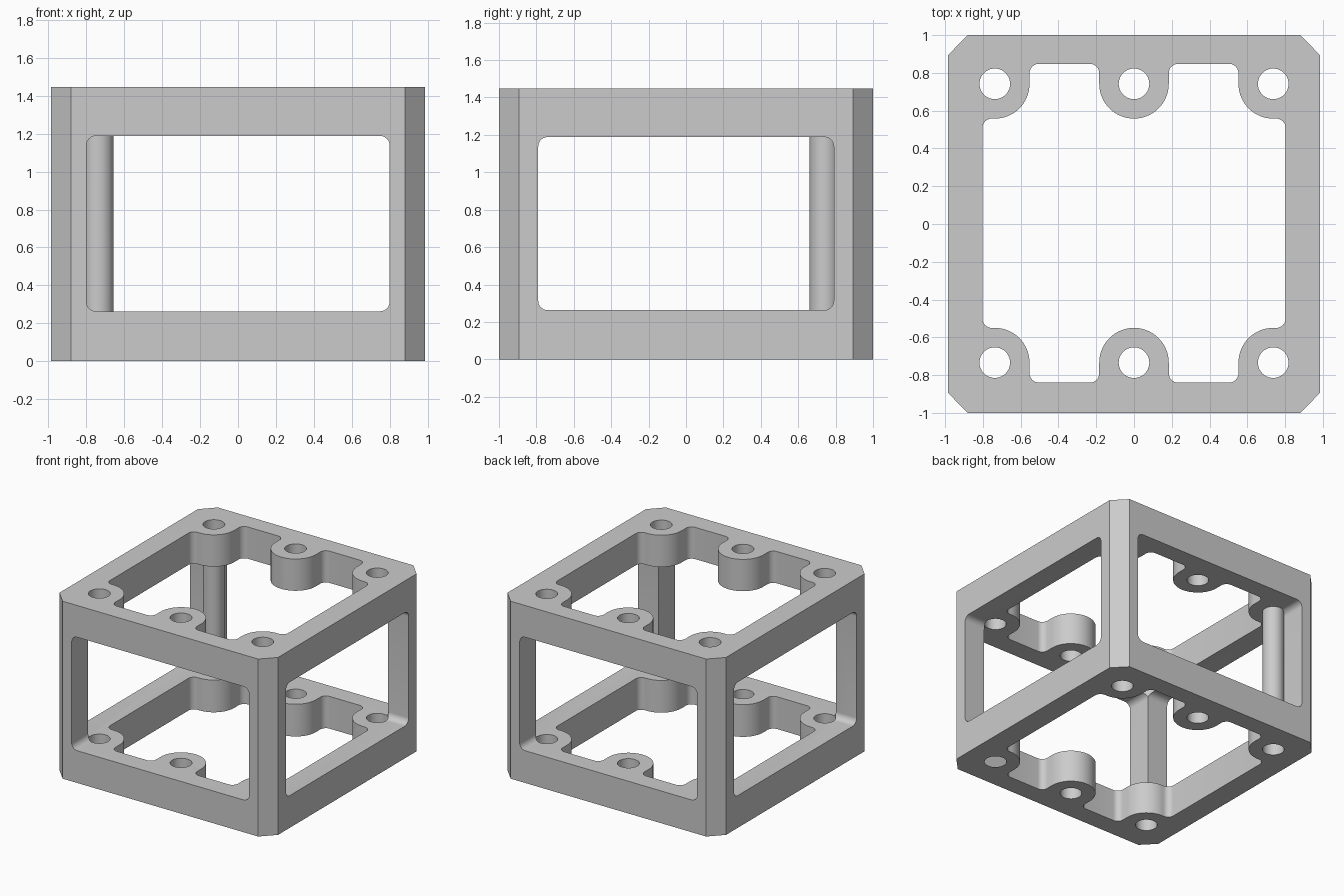
import bpy, bmesh
from math import cos, sin, radians, pi
from mathutils import Matrix, Vector

if "Cube" in bpy.data.objects:
    bpy.data.objects.remove(bpy.data.objects["Cube"])

HX, HY, H = 0.986, 1.0, 1.447          # outer half sizes and height
WALL_X, WALL_Y = 0.803, 0.844          # opening half sizes
BOSS_X, BOSS_Y, BOSS_R = 0.737, 0.738, 0.184
SHIFT = 0.004                          # opening sits slightly towards +y


def arc(cx, cy, r, a0, a1, n=10):
    angles = [radians(a0 + (a1 - a0) * i / n) for i in range(n + 1)]
    return [(cx + r * cos(a), cy + r * sin(a)) for a in angles]


def prism(name, pts, z0, z1, matrix=Matrix()):
    """Extrude a closed 2D outline from z0 to z1, then transform it."""
    bm = bmesh.new()
    face = bm.faces.new([bm.verts.new((x, y, z0)) for x, y in pts])
    ext = bmesh.ops.extrude_face_region(bm, geom=[face])
    top = [v for v in ext["geom"] if isinstance(v, bmesh.types.BMVert)]
    bmesh.ops.translate(bm, verts=top, vec=(0, 0, z1 - z0))
    bmesh.ops.recalc_face_normals(bm, faces=bm.faces)
    bm.transform(matrix)
    mesh = bpy.data.meshes.new(name)
    bm.to_mesh(mesh)
    bm.free()
    obj = bpy.data.objects.new(name, mesh)
    bpy.context.collection.objects.link(obj)
    return obj


def rounded_rect(x, y0, y1, r):
    return (arc(x - r, y1 - r, r, 0, 90) + arc(r - x, y1 - r, r, 90, 180)
            + arc(r - x, y0 + r, r, 180, 270) + arc(x - r, y0 + r, r, 270, 360))


# Outer block with chamfered vertical corners
cx, cy = 0.882, 0.892
frame = prism("frame", [(HX, -cy), (HX, cy), (cx, HY), (-cx, HY),
                        (-HX, cy), (-HX, -cy), (-cx, -HY), (cx, -HY)], 0, H)

# Quarter outline of the top opening, wrapping round the screw bosses
f = 0.05
low = BOSS_Y - BOSS_R
edge = BOSS_X - BOSS_R
quarter = (arc(WALL_X - f, low - f, f, 0, 90)
           + arc(BOSS_X, BOSS_Y, BOSS_R, 270, 180, 18)
           + arc(edge - f, WALL_Y - f, f, 0, 90)
           + arc(BOSS_R + f, WALL_Y - f, f, 90, 180)
           + arc(0, BOSS_Y, BOSS_R, 0, -90, 18))
half = quarter + [(-x, y) for x, y in reversed(quarter[:-1])]
outline = half + [(x, -y) for x, y in reversed(half)]
cutters = [prism("opening_cutter", outline, -0.2, H + 0.2,
                 Matrix.Translation((0, SHIFT, 0)))]

# Windows through the front/back and through the sides
stand = Matrix.Rotation(pi / 2, 4, "X")
turn = Matrix.Rotation(pi / 2, 4, "Z")
cutters.append(prism("front_window_cutter", rounded_rect(0.80, 0.263, 1.188, 0.05),
                     -1.3, 1.3, stand))
cutters.append(prism("side_window_cutter", rounded_rect(0.79, 0.263, 1.188, 0.05),
                     -1.3, 1.3, turn @ stand))

# Screw holes through the bosses
for x in (-BOSS_X, 0, BOSS_X):
    for y in (-BOSS_Y, BOSS_Y):
        cutters.append(prism("hole_cutter", arc(x, y + SHIFT, 0.081, 0, 360, 40)[:-1],
                             -0.2, H + 0.2))

# Apply the cuts, then remove the cutters
for c in cutters:
    c.hide_render = True
    mod = frame.modifiers.new(c.name, "BOOLEAN")
    mod.operation = "DIFFERENCE"
    mod.solver = "EXACT"
    mod.object = c
bpy.context.view_layer.objects.active = frame
bpy.ops.object.select_all(action="DESELECT")
frame.select_set(True)
for mod in list(frame.modifiers):
    bpy.ops.object.modifier_apply(modifier=mod.name)
for c in cutters:
    bpy.data.objects.remove(c)

bpy.ops.object.shade_smooth_by_angle(angle=radians(30))
